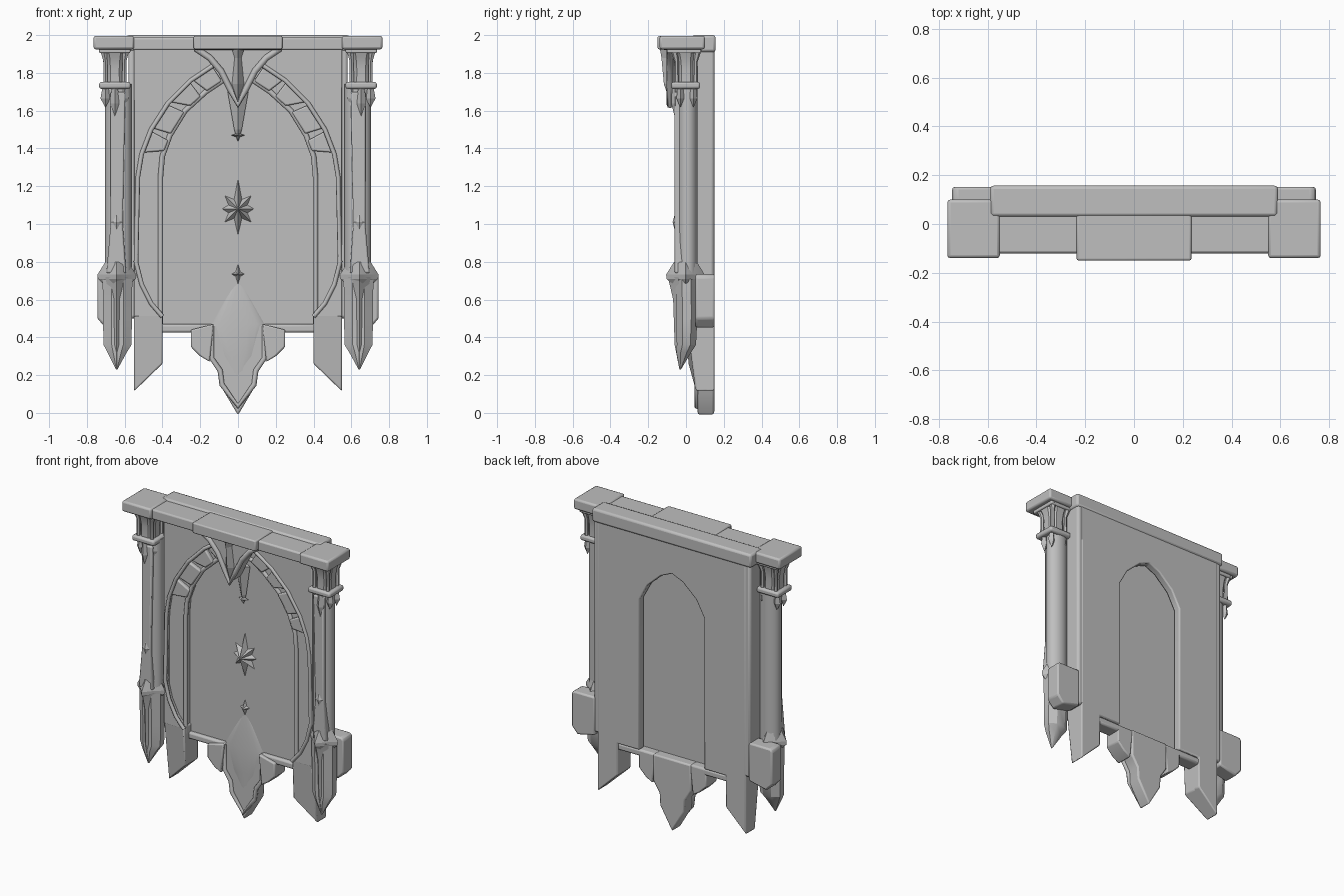
import bpy, bmesh, math
from mathutils import Vector

cube = bpy.data.objects.get("Cube")
if cube:
    bpy.data.objects.remove(cube)

stone = bpy.data.materials.new("grey stone")
stone.use_nodes = True
GREY = (0.52, 0.52, 0.52, 1)
stone.diffuse_color = GREY
stone.node_tree.nodes["Principled BSDF"].inputs["Base Color"].default_value = GREY


def finish(name, bm, mirror=False, bevel=0.0, angle=30):
    bmesh.ops.recalc_face_normals(bm, faces=bm.faces)
    me = bpy.data.meshes.new(name)
    bm.to_mesh(me)
    bm.free()
    me.materials.append(stone)
    ob = bpy.data.objects.new(name, me)
    bpy.context.collection.objects.link(ob)
    if mirror:
        ob.modifiers.new("Mirror", "MIRROR").use_mirror_merge = False
    if bevel:
        b = ob.modifiers.new("Bevel", "BEVEL")
        b.width, b.segments = bevel, 2
    bpy.ops.object.select_all(action="DESELECT")
    ob.select_set(True)
    bpy.context.view_layer.objects.active = ob
    bpy.ops.object.shade_smooth_by_angle(angle=math.radians(angle))


def both(half):
    """Complete a half outline with its mirror image."""
    return half + [(-x, z) for x, z in reversed(half) if x > 0.001]


def prism(name, pts, y0, y1, slope=None, **kw):
    """Extrude an x-z outline from y0 to y1; slope(z) pushes the front face back."""
    bm = bmesh.new()
    front = [bm.verts.new((x, y0 + (slope(z) if slope else 0), z)) for x, z in pts]
    f = bm.faces.new(front)
    for v in bmesh.ops.extrude_face_region(bm, geom=[f])["geom"]:
        if isinstance(v, bmesh.types.BMVert):
            v.co.y = y1
    finish(name, bm, **kw)


def box(name, x0, x1, y0, y1, z0, z1, **kw):
    prism(name, [(x0, z0), (x1, z0), (x1, z1), (x0, z1)], y0, y1, **kw)


def bridge(bm, rings):
    """Join equal rings of vertices and cap the ends."""
    for a, b in zip(rings, rings[1:]):
        for k in range(len(a)):
            bm.faces.new((a[k], a[k - 1], b[k - 1], b[k]))
    bm.faces.new(rings[0])
    bm.faces.new(rings[-1])


def loft(name, sections, n=8, turn=0.5, **kw):
    """Stack of n-sided rings, each (z, cx, cy, rx, ry)."""
    bm = bmesh.new()
    ang = [(k + turn) * 2 * math.pi / n for k in range(n)]
    bridge(bm, [[bm.verts.new((cx + rx * math.cos(a), cy + ry * math.sin(a), z)) for a in ang]
                for z, cx, cy, rx, ry in sections])
    finish(name, bm, **kw)


def star(name, x, y, z, tips, inner, depth, **kw):
    """Faceted star standing on a vertical plane; tips are radii from the top round."""
    bm = bmesh.new()
    n = len(tips) * 2
    rim = []
    for k in range(n):
        r = tips[k // 2] if k % 2 == 0 else inner
        a = k * 2 * math.pi / n
        rim.append(bm.verts.new((x + r * math.sin(a), y, z + r * math.cos(a))))
    peak = bm.verts.new((x, y - depth, z))
    back = bm.verts.new((x, y + depth * .1, z))
    for k in range(n):
        bm.faces.new((rim[k - 1], rim[k], peak))
        bm.faces.new((rim[k], rim[k - 1], back))
    finish(name, bm, angle=10, **kw)


def bead(name, pts, y, r, sides=8):
    """Round moulding along an x-z path."""
    bm = bmesh.new()
    rings = []
    for i, (x, z) in enumerate(pts):
        a, b = pts[max(i - 1, 0)], pts[min(i + 1, len(pts) - 1)]
        t = Vector((b[0] - a[0], 0, b[1] - a[1])).normalized()
        side = Vector((t.z, 0, -t.x))
        ring = []
        for k in range(sides):
            q = 2 * math.pi * k / sides
            ring.append(bm.verts.new(Vector((x, y, z)) + r * (side * math.cos(q) + Vector((0, math.sin(q), 0)))))
        rings.append(ring)
    bridge(bm, rings)
    finish(name, bm, angle=60)


# Arch outlines, from the crown down one side
inner = [(0, 1.78), (.08, 1.76), (.17, 1.7), (.28, 1.6), (.36, 1.47), (.4, 1.36), (.41, 1.25)]
outer = [(0, 1.88), (.13, 1.84), (.25, 1.76), (.37, 1.64), (.46, 1.5), (.51, 1.37), (.53, 1.25)]
outer_low = [(.54, .8), (.51, .68), (.46, .58), (.4, .51)]
rear = [(0, 1.715), (.08, 1.68), (.18, 1.59), (.24, 1.48), (.24, .47), (.4, .47)]
wing = [(.4, .26), (.55, .115), (.55, 1.93)]

# Wall in stepped layers around a thin door
prism("wall_front", both(outer + outer_low + [(.55, .51), (.55, 1.93)]), 0, .08, bevel=.004)
prism("arch_band", both(inner + [(.41, .47), (.54, .47), (.54, 1.93)]), .035, .11, bevel=.004)
prism("wall_back", both(rear + wing), .1, .152, bevel=.008)
box("wall_side", .53, .58, .03, .15, .5, 1.93, mirror=True, bevel=.015)
box("door", -.43, .43, .075, .088, .45, 1.8)
prism("wall_wing", [(.4, .52), (.4, .26), (.55, .115), (.55, .52)], 0, .12,
      slope=lambda z: max(0, .3 - z) * .28, mirror=True, bevel=.008)

# Mouldings round the arch
bead("outer_bead", both((outer + outer_low)[::-1]), 0, .012)
bead("inner_bead", both((inner + [(.41, .47)])[::-1]), .033, .014)

# Arch stones set in the band
for i, gap in ((1, .06), (2, .25), (3, .06), (4, .25)):
    a, b, c, d = (Vector(p) for p in (inner[i], inner[i + 1], outer[i + 1], outer[i]))
    pts = [a.lerp(b, gap), b.lerp(a, gap), c.lerp(d, .06), d.lerp(c, .06)]
    prism("arch_stone", [tuple(p) for p in pts], .012, .06, mirror=True, bevel=.008)

# Cornice
box("cornice_back", -.59, .59, .03, .157, 1.91, 2.0, bevel=.014)
box("cornice_front", -.56, .56, -.12, .05, 1.92, 1.988, bevel=.01)
box("cornice_end", .55, .765, -.14, .1, 1.925, 1.996, mirror=True, bevel=.012)
box("cornice_end_soffit", .57, .735, -.1, .08, 1.905, 1.93, mirror=True, bevel=.006)

# Keystone with ribs and a hanging spike
box("keystone_block", -.235, .235, -.15, .04, 1.925, 1.996, bevel=.008)
vee = [(.225, 1.93), (.15, 1.88), (.09, 1.81), (.045, 1.72), (0, 1.63)]
prism("keystone_body", both(vee), -.085, .03, bevel=.006)
bead("keystone_rib", both(vee), -.085, .017)
loft("keystone_ridge", [(1.63, 0, -.07, .004, .01), (1.74, 0, -.085, .032, .032),
                        (1.88, 0, -.09, .018, .04), (1.95, 0, -.1, .04, .042)], n=4, turn=0, angle=10)
loft("hanging_spike", [(1.44, 0, .06, .002, .004), (1.5, 0, .058, .02, .02),
                       (1.7, 0, .05, .055, .033)], n=4, turn=0, angle=10)
star("spike_star", 0, .06, 1.47, [.03, .035, .035, .035], .014, .03)

# Door ornaments
star("door_star", 0, .076, 1.08, [.16, .1, .085, .1, .14, .1, .085, .1], .055, .06)
star("door_small_star", 0, .076, .735, [.055, .035, .055, .035], .018, .03)

# Sill and hanging pendant
box("sill", .13, .42, .05, .145, .425, .47, mirror=True, bevel=.012)
prism("sill_block", [(.13, .47), (.25, .44), (.25, .35), (.2, .3), (.15, .27)], .03, .145, mirror=True, bevel=.008)
tip = [(.14, .47), (.14, .29), (.095, .22), (.09, .14), (0, -.012)]
prism("pendant", both(tip), .06, .15, bevel=.01)
bead("pendant_bead", both([(.14, .46), (.14, .29), (.095, .225), (.085, .15), (0, .035)]), .058, .014)
loft("pendant_swell", [(.12, 0, .075, .01, .012), (.3, 0, .07, .1, .014),
                       (.47, 0, .068, .14, .016), (.7, 0, .08, .01, .003)], n=16, turn=0, angle=60)

# Columns
CX = .642
loft("column_shaft", [(.7, .634, .008, .07, .054), (1.74, .634, .008, .07, .054)], n=20, mirror=True)
prism("column_face", [(CX - .05, .74), (CX + .055, .74), (CX + .032, 1.0), (CX + .032, 1.7),
                      (CX - .045, 1.7), (CX - .032, 1.0)], -.06, 0, mirror=True, bevel=.008)
star("column_diamond", CX, -.059, 1.01, [.045, .03, .045, .03], .022, .012, mirror=True)
CX = .652
loft("capital", [(1.74, CX, 0, .062, .062), (1.82, CX, 0, .06, .06),
                 (1.88, CX, -.002, .07, .07), (1.925, CX, -.005, .088, .088)], n=8, mirror=True)
for dx in (-.05, .05):
    for dy in (-.05, .05):
        loft("capital_rib", [(1.75, CX + dx, dy, .013, .013), (1.86, CX + dx, dy, .012, .012),
                             (1.92, CX + dx * 1.2, dy * 1.25, .02, .02)], n=6, mirror=True)
box("capital_ring", CX - .083, CX + .083, -.078, .075, 1.715, 1.752, mirror=True, bevel=.012)
for dx, dy, drop in ((0, -.058, .15), (-.05, -.03, .1), (.05, -.03, .1), (.05, .04, .1), (-.05, .04, .1)):
    loft("capital_drop", [(1.72 - drop, CX + dx, dy, .002, .002), (1.72 - drop * .55, CX + dx, dy, .026, .02),
                          (1.72, CX + dx, dy, .016, .016)], n=4, turn=0, mirror=True, angle=10)

# Column feet: collar with four thin points over a tapering corbel
CX = .642
bm = bmesh.new()
rings = []
for z, point, side in ((.66, .05, .05), (.71, .1, .066), (.732, .102, .066), (.8, .06, .062)):
    ring = []
    for k in range(8):
        a, r = k * math.pi / 4, side if k % 2 else point
        ring.append(bm.verts.new((CX + r * math.cos(a), -.003 + r * math.sin(a), z)))
    rings.append(ring)
bridge(bm, rings)
finish("foot_collar", bm, mirror=True, angle=20)
loft("foot_corbel", [(.23, .642, -.03, .004, .004), (.32, .64, -.012, .055, .042), (.36, .638, .002, .08, .055),
                     (.5, .638, .005, .083, .06), (.71, .638, .003, .085, .064)], mirror=True)
loft("foot_spike", [(.235, .642, -.033, .003, .003), (.36, .642, -.03, .03, .03), (.6, .642, -.03, .036, .038),
                    (.72, .643, -.04, .06, .056)], n=4, turn=0, mirror=True, angle=10)
prism("side_shield", [(.57, .735), (.73, .735), (.745, .72), (.745, .5), (.7, .45), (.57, .48)],
      .05, .152, mirror=True, bevel=.015)
